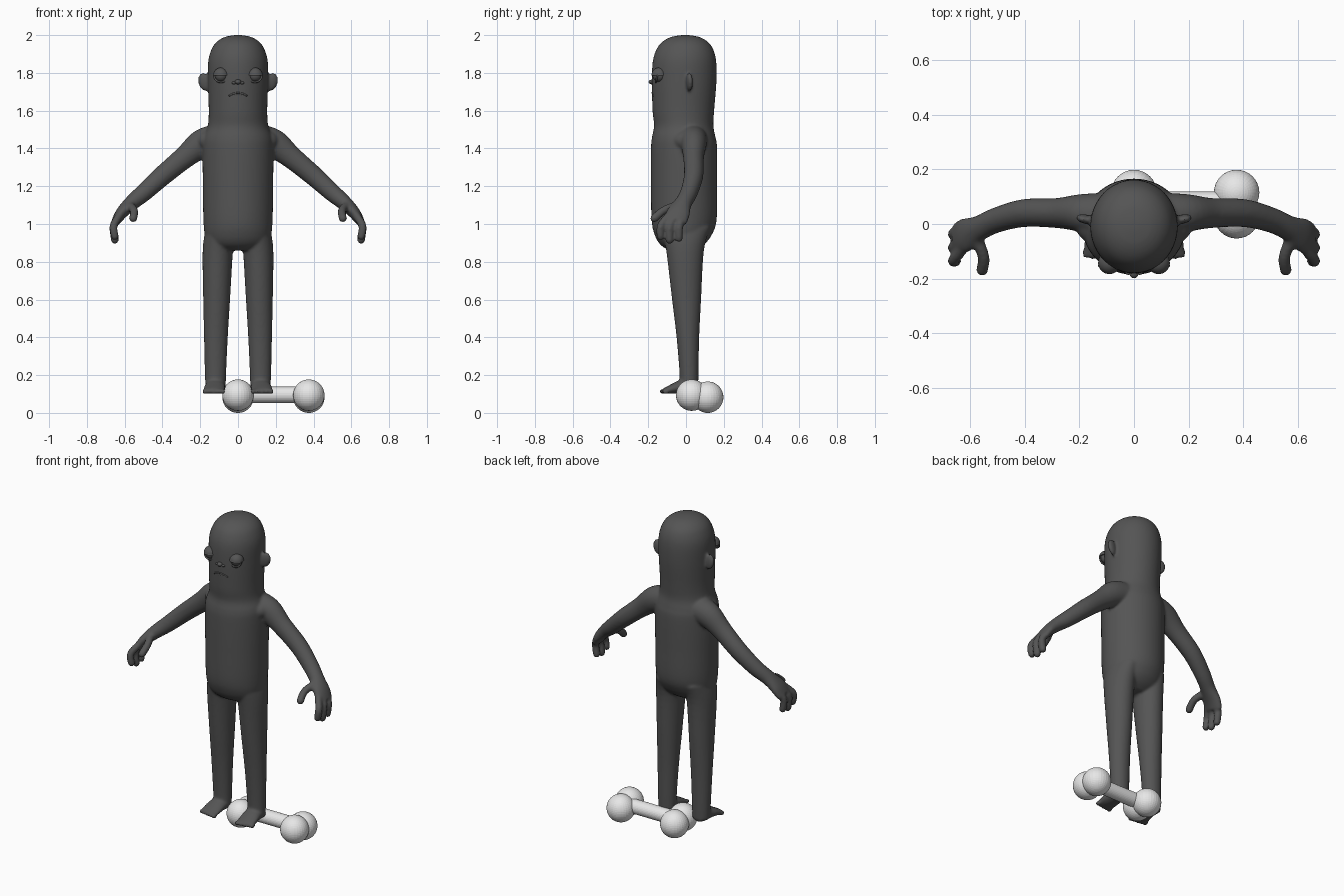
import bpy, bmesh, math
from mathutils import Vector, Matrix

if "Cube" in bpy.data.objects:
    bpy.data.objects.remove(bpy.data.objects["Cube"])


def material(name, value):
    m = bpy.data.materials.new(name)
    m.use_nodes = True
    col = (value, value, value, 1)
    m.diffuse_color = col
    m.node_tree.nodes["Principled BSDF"].inputs["Base Color"].default_value = col
    return m


SKIN = material("dark grey", 0.09)
PALE = material("pale grey", 0.8)


def finish(bm, name, mat, smooth=True):
    bmesh.ops.recalc_face_normals(bm, faces=bm.faces)
    me = bpy.data.meshes.new(name)
    bm.to_mesh(me)
    bm.free()
    me.materials.append(mat)
    for p in me.polygons:
        p.use_smooth = smooth
    ob = bpy.data.objects.new(name, me)
    bpy.context.collection.objects.link(ob)
    return ob


def spline(pts, steps=5):
    """Catmull-Rom through tuples of any length"""
    vs = [Vector(p) for p in pts]
    out = []
    for i in range(len(vs) - 1):
        a, b, c, d = vs[max(i - 1, 0)], vs[i], vs[i + 1], vs[min(i + 2, len(vs) - 1)]
        for k in range(steps):
            t = k / steps
            out.append(0.5 * (2 * b + (c - a) * t + (2 * a - 5 * b + 4 * c - d) * t * t
                              + (3 * b - a - 3 * c + d) * t ** 3))
    return out + [vs[-1]]


def loft(bm, stations, side=1, axis=None, n=32):
    """Stations are x, y, z, radius across, radius deep"""
    pts = spline(stations)
    rings = []
    for i, p in enumerate(pts):
        t = axis or (pts[min(i + 1, len(pts) - 1)].xyz - pts[max(i - 1, 0)].xyz).normalized()
        t = Vector(t)
        ref = Vector((0, 1, 0)) if abs(t.y) < 0.9 else Vector((0, 0, 1))
        u = ref.cross(t).normalized()
        v = t.cross(u)
        ring = []
        for k in range(n):
            a = math.tau * k / n
            q = p.xyz + u * p[3] * math.cos(a) + v * p[4] * math.sin(a)
            ring.append(bm.verts.new((q.x * side, q.y, q.z)))
        rings.append(ring)
    for r, s in zip(rings, rings[1:]):
        for k in range(n):
            bm.faces.new((r[k], r[(k + 1) % n], s[(k + 1) % n], s[k]))
    bm.faces.new(rings[0])
    bm.faces.new(rings[-1])


def ball(bm, centre, radii, rot=None, seg=32, rings=16):
    m = Matrix.Translation(centre) @ (rot or Matrix()) @ Matrix.Diagonal((*radii, 1))
    return bmesh.ops.create_uvsphere(bm, u_segments=seg, v_segments=rings, radius=1, matrix=m)["verts"]


def tube(bm, path, r, side=1):
    loft(bm, [(*p, r, r) for p in path], side, n=16)
    for p in (path[0], path[-1]):
        ball(bm, (p[0] * side, p[1], p[2]), (r, r, r), seg=16, rings=10)


# Body: torso and head, arms, hands, legs and feet fused into one skin
bm = bmesh.new()
torso = [(0.86, 0.10, -0.02, 0.07), (0.89, 0.15, -0.02, 0.115), (0.94, 0.175, -0.015, 0.15),
         (1.02, 0.183, -0.01, 0.172), (1.2, 0.186, -0.01, 0.175), (1.4, 0.188, -0.01, 0.175),
         (1.46, 0.182, -0.012, 0.168), (1.52, 0.16, -0.012, 0.157), (1.6, 0.155, -0.014, 0.163),
         (1.75, 0.159, -0.01, 0.171), (1.86, 0.158, -0.008, 0.168), (1.925, 0.14, -0.006, 0.15),
         (1.965, 0.112, -0.005, 0.12), (1.99, 0.07, -0.004, 0.075), (2.0, 0.02, -0.004, 0.02)]
loft(bm, [(0, cy, z, rx, ry) for z, rx, cy, ry in torso], axis=(0, 0, 1), n=48)

leg = [(0.98, 0.095, 0, 0.075, 0.13), (0.86, 0.107, -0.005, 0.08, 0.1), (0.6, 0.113, 0.003, 0.071, 0.077),
       (0.4, 0.117, 0.01, 0.063, 0.06), (0.2, 0.119, 0.016, 0.056, 0.05), (0.12, 0.119, 0.014, 0.054, 0.05)]
foot = [(0.058, 0.119, 0.13, 0.03, 0.025), (0.03, 0.119, 0.138, 0.05, 0.037),
        (-0.03, 0.122, 0.138, 0.054, 0.036), (-0.08, 0.126, 0.126, 0.058, 0.025),
        (-0.12, 0.128, 0.116, 0.056, 0.014)]
arm = [(0.1, 0.03, 1.45, 0.08, 0.085), (0.19, 0.04, 1.425, 0.077, 0.07), (0.28, 0.04, 1.355, 0.06, 0.055),
       (0.4, 0.04, 1.255, 0.053, 0.051), (0.5, 0.015, 1.165, 0.047, 0.046),
       (0.565, -0.015, 1.11, 0.04, 0.046), (0.615, -0.04, 1.06, 0.032, 0.062),
       (0.645, -0.055, 1.015, 0.025, 0.06)]
for s in (1, -1):
    loft(bm, [(x, y, z, rx, ry) for z, x, y, rx, ry in leg], s, (0, 0, 1))
    loft(bm, [(x, y, z, rx, rz) for y, x, z, rx, rz in foot], s, (0, -1, 0))
    loft(bm, arm, s)
    # Shoulder slope
    ball(bm, (s * 0.15, 0.02, 1.44), (0.07, 0.09, 0.06))
    # Three fingers and a thumb
    for y0, y1, tip in ((-0.015, -0.035, 0.925), (-0.055, -0.085, 0.915), (-0.095, -0.133, 0.935)):
        tube(bm, [(0.63, y0, 1.04), (0.659, y1, 0.99), (0.652, y1 - 0.002, tip)], 0.021, s)
    tube(bm, [(0.575, -0.05, 1.1), (0.55, -0.12, 1.07), (0.555, -0.168, 1.03)], 0.022, s)
    # Toes
    for k in range(5):
        ball(bm, (s * (0.08 + 0.024 * k), -0.122 + 0.004 * k, 0.114), (0.013, 0.02, 0.014))
    # Ears swept back from the head
    ball(bm, (s * 0.178, 0.018, 1.752), (0.034, 0.017, 0.05),
         Matrix.Rotation(s * 0.25, 4, "Y") @ Matrix.Rotation(s * 0.25, 4, "Z"))
body = finish(bm, "body", SKIN)
rm = body.modifiers.new("fuse", "REMESH")
rm.mode = "VOXEL"
rm.voxel_size = 0.008
rm.use_smooth_shade = True
sm = body.modifiers.new("soften", "SMOOTH")
sm.factor = 0.5
sm.iterations = 5

# Eyes with heavy upper lids
for s, word in ((1, "left"), (-1, "right")):
    c = Vector((s * 0.09, -0.142, 1.787))
    bm = bmesh.new()
    ball(bm, c, (0.035, 0.035, 0.035))
    finish(bm, word + "_eye", SKIN)
    bm = bmesh.new()
    ball(bm, c, (0.041, 0.041, 0.041))
    bmesh.ops.bisect_plane(bm, geom=bm.verts[:] + bm.edges[:] + bm.faces[:], plane_co=c,
                           plane_no=(0, 0, -1), clear_outer=True)
    bmesh.ops.holes_fill(bm, edges=[e for e in bm.edges if e.is_boundary])
    lid = finish(bm, word + "_upper_eyelid", SKIN)
    bm = bmesh.new()
    ring = [(c.x + 0.037 * math.cos(a), c.y - 0.01 + 0.008 * math.sin(a), c.z + 0.036 * math.sin(a))
            for a in [math.pi + math.pi * k / 8 for k in range(9)]]
    tube(bm, ring, 0.005)
    finish(bm, word + "_lower_eyelid", SKIN)

# Small flat nose
bm = bmesh.new()
ball(bm, (0, -0.178, 1.752), (0.017, 0.02, 0.013))
for s in (1, -1):
    ball(bm, (s * 0.021, -0.175, 1.747), (0.012, 0.011, 0.008))
finish(bm, "nose", SKIN)

# Downturned lips
bm = bmesh.new()
tube(bm, [(x, -0.178 + 4 * x * x, 1.694 - 7 * x * x) for x in (-0.045, -0.025, 0, 0.025, 0.045)], 0.005)
tube(bm, [(x, -0.175 + 4 * x * x, 1.68) for x in (-0.02, 0, 0.02)], 0.005)
finish(bm, "lips", SKIN)

# Bone lying behind the feet: two knobs at each end of a shaft
bm = bmesh.new()
for x in (0, 0.375):
    for y, z in ((0.03, 0.094), (0.115, 0.083)):
        ball(bm, (x, y, z), (0.083,) * 3, rings=24)
finish(bm, "bone_knobs", PALE, False)
bm = bmesh.new()
loft(bm, [(0, 0.075, 0.096, 0.043, 0.043), (0.375, 0.075, 0.096, 0.043, 0.043)])
finish(bm, "bone_shaft", PALE, False)
